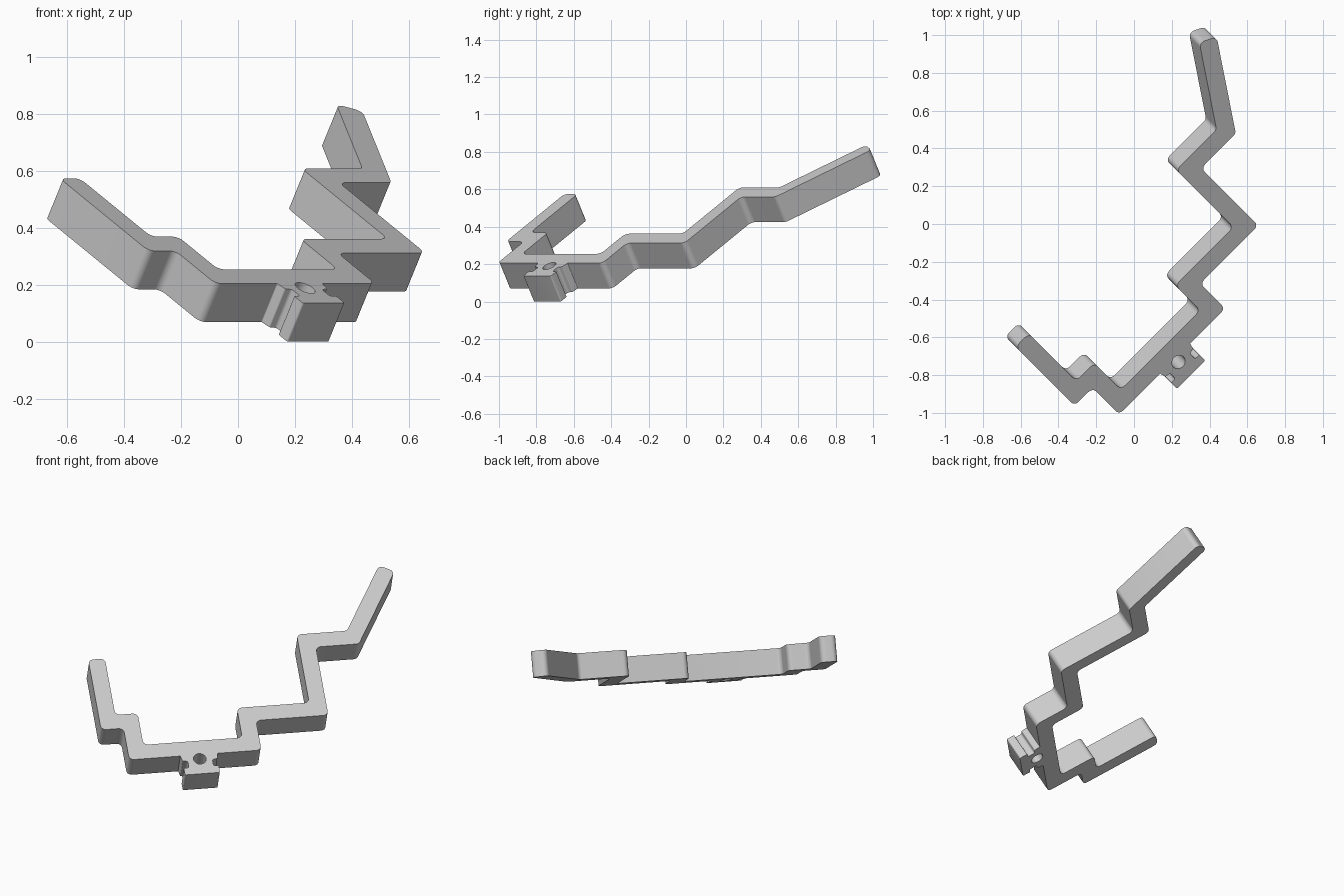
import bpy, bmesh, math
from mathutils import Vector, Matrix

cube = bpy.data.objects.get("Cube")
if cube:
    bpy.data.objects.remove(cube, do_unlink=True)

THICK, HALF = 0.156, 0.05          # plate thickness, half bar width

# Tilted working frame: u runs along the bar, v climbs up the slope, w is the normal
r2, tilt = math.sqrt(0.5), math.radians(30)
U = Vector((r2, r2, 0))
W = Vector((math.sin(tilt) * r2, -math.sin(tilt) * r2, math.cos(tilt)))
V = W.cross(U)
ORIGIN = Vector((0.465, -0.465, 0.205))
FRAME = Matrix.Translation(ORIGIN) @ Matrix((U, V, W)).transposed().to_4x4()


def offset(path, d):
    """Mitred offset of an open path, d to its right."""
    out = []
    for i, p in enumerate(path):
        dirs = []
        if i > 0:
            dirs.append((p - path[i - 1]).normalized())
        if i < len(path) - 1:
            dirs.append((path[i + 1] - p).normalized())
        n = [Vector((t.y, -t.x)) for t in dirs]
        m = sum(n, Vector((0, 0))).normalized()
        out.append(p + m * d / m.dot(n[0]))
    return out


def fillet(corners, steps=6):
    """Round each (point, radius) corner of a closed outline with an arc."""
    out = []
    for i, (p, r) in enumerate(corners):
        a = (corners[i - 1][0] - p).normalized()
        b = (corners[(i + 1) % len(corners)][0] - p).normalized()
        half = a.angle(b) / 2
        centre = p + (a + b).normalized() * r / math.sin(half)
        reach = r / math.tan(half)
        s, e = p + a * reach - centre, p + b * reach - centre
        sweep = s.angle(e)
        for k in range(steps + 1):
            t = k / steps
            out.append(centre + (s * math.sin((1 - t) * sweep) + e * math.sin(t * sweep)) / math.sin(sweep))
    return out


def prism(name, outline, low, high):
    bm = bmesh.new()
    face = bm.faces.new([bm.verts.new((p.x, p.y, low)) for p in outline])
    top = bmesh.ops.extrude_face_region(bm, geom=[face])["geom"]
    bmesh.ops.translate(bm, vec=(0, 0, high - low),
                        verts=[g for g in top if isinstance(g, bmesh.types.BMVert)])
    bmesh.ops.recalc_face_normals(bm, faces=bm.faces)
    mesh = bpy.data.meshes.new(name)
    bm.to_mesh(mesh)
    bm.free()
    ob = bpy.data.objects.new(name, mesh)
    bpy.context.collection.objects.link(ob)
    ob.matrix_world = FRAME
    return ob


# Centre line of the stepped bar, from the short arm to the long arm
path = [Vector(p) for p in [
    (-0.853, 0.74), (-0.853, 0.28), (-0.719, 0.28), (-0.719, 0.05), (-0.025, 0.05),
    (-0.025, 0.265), (0.41, 0.265), (0.41, 0.76), (0.691, 0.76), (0.967, 1.236)]]
front = [(p, 0.03) for p in offset(path, HALF)]
back = [(p, 0.03) for p in offset(path, -HALF)]

# Grooved mounting lug on the front of the main run: half profile, mirrored
MID = -0.35
lug = [((0.112, 0), 0.004), ((0.105, -0.036), 0.006), ((0.074, -0.042), 0.012),
       ((0.074, -0.088), 0.012), ((0.105, -0.088), 0.004), ((0.105, -0.138), 0.008)]
left = [(Vector((MID - x, y)), r) for (x, y), r in lug]
right = [(Vector((MID + x, y)), r) for (x, y), r in reversed(lug)]

bracket = prism("stepped_bracket", fillet(front[:4] + left + right + front[4:] + back[::-1]), -THICK, 0)

# Screw hole through the lug
ring = [Vector((MID + 0.038 * math.cos(a), -0.03 + 0.038 * math.sin(a)))
        for a in (math.tau * k / 32 for k in range(32))]
cutter = prism("hole_cutter", ring, -THICK - 0.1, 0.1)
cutter.hide_render = True
cutter.hide_viewport = True
cut = bracket.modifiers.new("hole", "BOOLEAN")
cut.operation, cut.solver, cut.object = "DIFFERENCE", "EXACT", cutter

# Plain grey material
grey = bpy.data.materials.new("plain_grey")
grey.use_nodes = True
colour = (0.6, 0.6, 0.6, 1)
grey.diffuse_color = colour
grey.node_tree.nodes["Principled BSDF"].inputs["Base Color"].default_value = colour
bracket.data.materials.append(grey)

# Bake the hole, then shade the rounded corners smoothly
bpy.ops.object.select_all(action="DESELECT")
bpy.context.view_layer.objects.active = bracket
bracket.select_set(True)
bpy.ops.object.modifier_apply(modifier=cut.name)
bpy.data.objects.remove(cutter, do_unlink=True)
bpy.ops.object.shade_smooth_by_angle(angle=math.radians(30))
